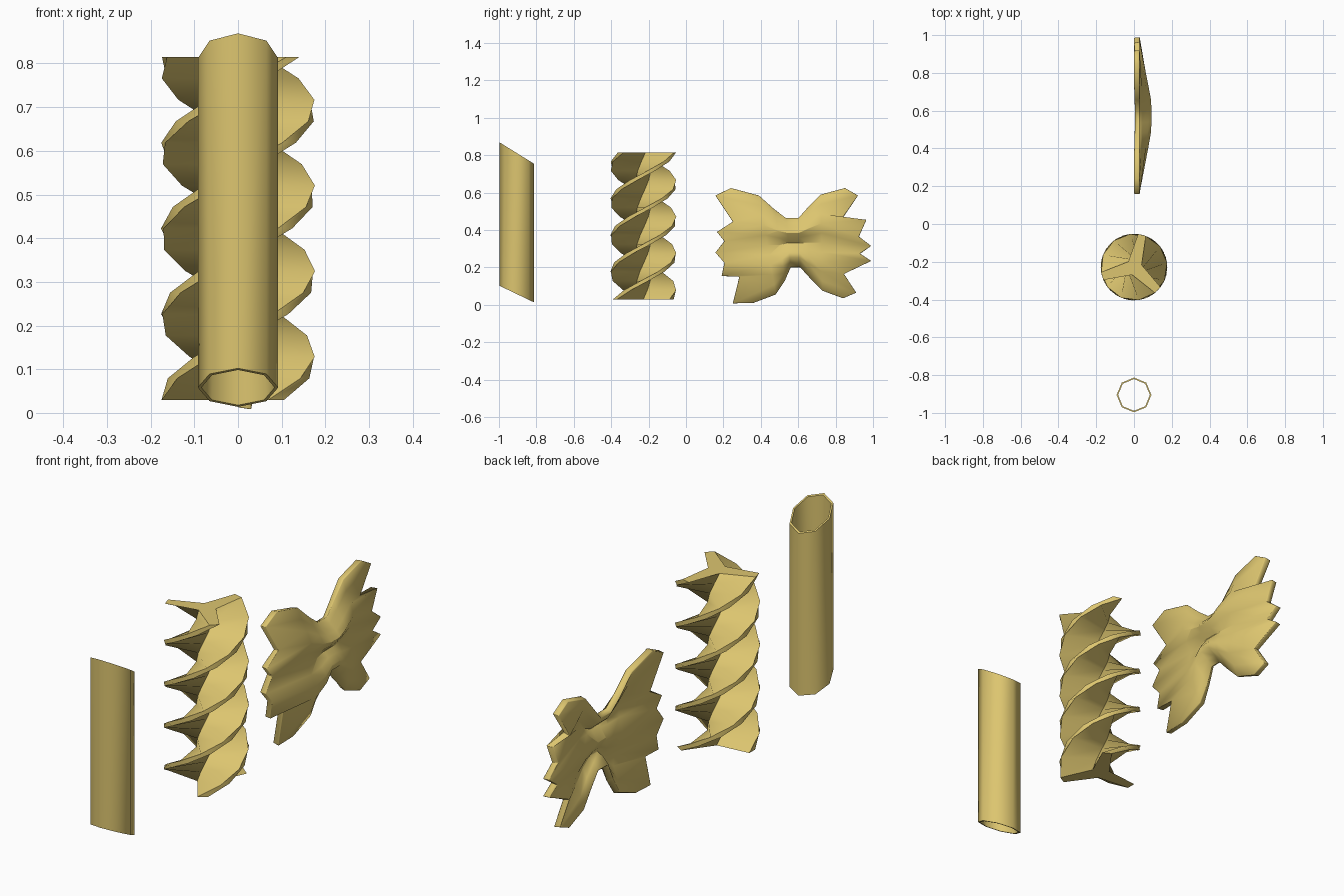
import bpy
from math import sin, cos, pi, radians

if "Cube" in bpy.data.objects:
    bpy.data.objects.remove(bpy.data.objects["Cube"])

mat = bpy.data.materials.new("dough")
mat.diffuse_color = (0.72, 0.56, 0.16, 1)
mat.use_nodes = True
mat.node_tree.nodes["Principled BSDF"].inputs["Base Color"].default_value = mat.diffuse_color


def make(name, verts, faces, angle):
    me = bpy.data.meshes.new(name)
    me.from_pydata(verts, [], faces)
    me.materials.append(mat)
    ob = bpy.data.objects.new(name, me)
    bpy.context.collection.objects.link(ob)
    bpy.ops.object.select_all(action='DESELECT')
    ob.select_set(True)
    bpy.context.view_layer.objects.active = ob
    bpy.ops.object.mode_set(mode='EDIT')
    bpy.ops.mesh.select_all(action='SELECT')
    bpy.ops.mesh.normals_make_consistent(inside=False)
    bpy.ops.object.mode_set(mode='OBJECT')
    bpy.ops.object.shade_smooth_by_angle(angle=radians(angle))
    return ob


# Tube pasta: hollow octagon with slanted ends
CY, N = -0.905, 8
verts, faces = [], []
for r, top in ((0.092, 0), (0.092, 1), (0.084, 1), (0.084, 0)):
    for i in range(N):
        a = 2 * pi * i / N
        y = r * sin(a)
        z = 0.812 - 0.62 * y if top else 0.058 - 0.48 * y
        verts.append((r * cos(a), CY + y, z))
for k in range(4):
    for i in range(N):
        j, m = (i + 1) % N, (k + 1) % 4
        faces.append((k * N + i, k * N + j, m * N + j, m * N + i))
make("tube_pasta", verts, faces, 50)

# Spiral pasta: three-armed section twisted upwards
CY, STEPS, R, T = -0.228, 16, 0.175, 0.021
section = []
for k in range(3):
    a = k * 2 * pi / 3
    for u, v in ((R, -T), (R, T)):
        section.append((u * cos(a) - v * sin(a), u * sin(a) + v * cos(a)))
    a += pi / 3
    section.append((2 * T * cos(a), 2 * T * sin(a)))   # inner corner
M = len(section)
verts, faces = [], []
for s in range(STEPS + 1):
    t = radians(-60 + 496 * s / STEPS)
    for x, y in section:
        verts.append((x * cos(t) - y * sin(t), CY + x * sin(t) + y * cos(t),
                      0.03 + 0.785 * s / STEPS))
for s in range(STEPS):
    for i in range(M):
        j = (i + 1) % M
        faces.append((s * M + i, s * M + j, (s + 1) * M + j, (s + 1) * M + i))
for base in (0, STEPS * M):
    faces.append([base + i for i in (2, 5, 8)])
    for q in ((8, 0, 1, 2), (2, 3, 4, 5), (5, 6, 7, 8)):
        faces.append([base + i for i in q])
make("spiral_pasta", verts, faces, 35)

# Bow pasta: sheet lofted between two zigzag ends through a folded pinch
left = [(.24, .625), (.157, .585), (.25, .445), (.165, .39), (.205, .34), (.157, .28),
        (.205, .225), (.19, .155), (.285, .15), (.25, .008), (.36, .01)]
right = [(.85, .625), (.92, .585), (.84, .47), (.965, .455), (.925, .365), (.99, .315),
         (.93, .275), (.99, .235), (.845, .165), (.91, .065), (.84, .035)]
fold = [.03, .045, .075, .094, .075, .05, .07, .09, .088, .055, .03]  # pinch depth


def column(top, bottom, amount):
    n = len(fold) - 1
    return [(0.03 + (f - 0.03) * amount,
             top[0] + (bottom[0] - top[0]) * i / n,
             top[1] + (bottom[1] - top[1]) * i / n) for i, f in enumerate(fold)]


cols = [[(.03, y, z) for y, z in left],
        column((.39, .585), (.48, .055), .75),
        column((.475, .51), (.53, .13), .95),
        column((.535, .465), (.56, .2), 1),
        column((.6, .465), (.61, .2), 1),
        column((.65, .52), (.66, .145), .95),
        column((.72, .59), (.73, .075), .75),
        [(.03, y, z) for y, z in right]]
n = len(fold)
verts = [p for c in cols for p in c]
faces = [(c * n + i, c * n + i + 1, c * n + n + i + 1, c * n + n + i)
         for c in range(len(cols) - 1) for i in range(n - 1)]
bow = make("bow_pasta", verts, faces, 50)
# make the sheet face +x, then thicken it backwards and soften the rim
if sum(p.normal.x for p in bow.data.polygons) < 0:
    bow.data.flip_normals()
sol = bow.modifiers.new("thickness", 'SOLIDIFY')
sol.thickness, sol.offset = 0.03, -1
bev = bow.modifiers.new("rim", 'BEVEL')
bev.width, bev.segments = 0.009, 1
bev.limit_method, bev.angle_limit = 'ANGLE', radians(60)
